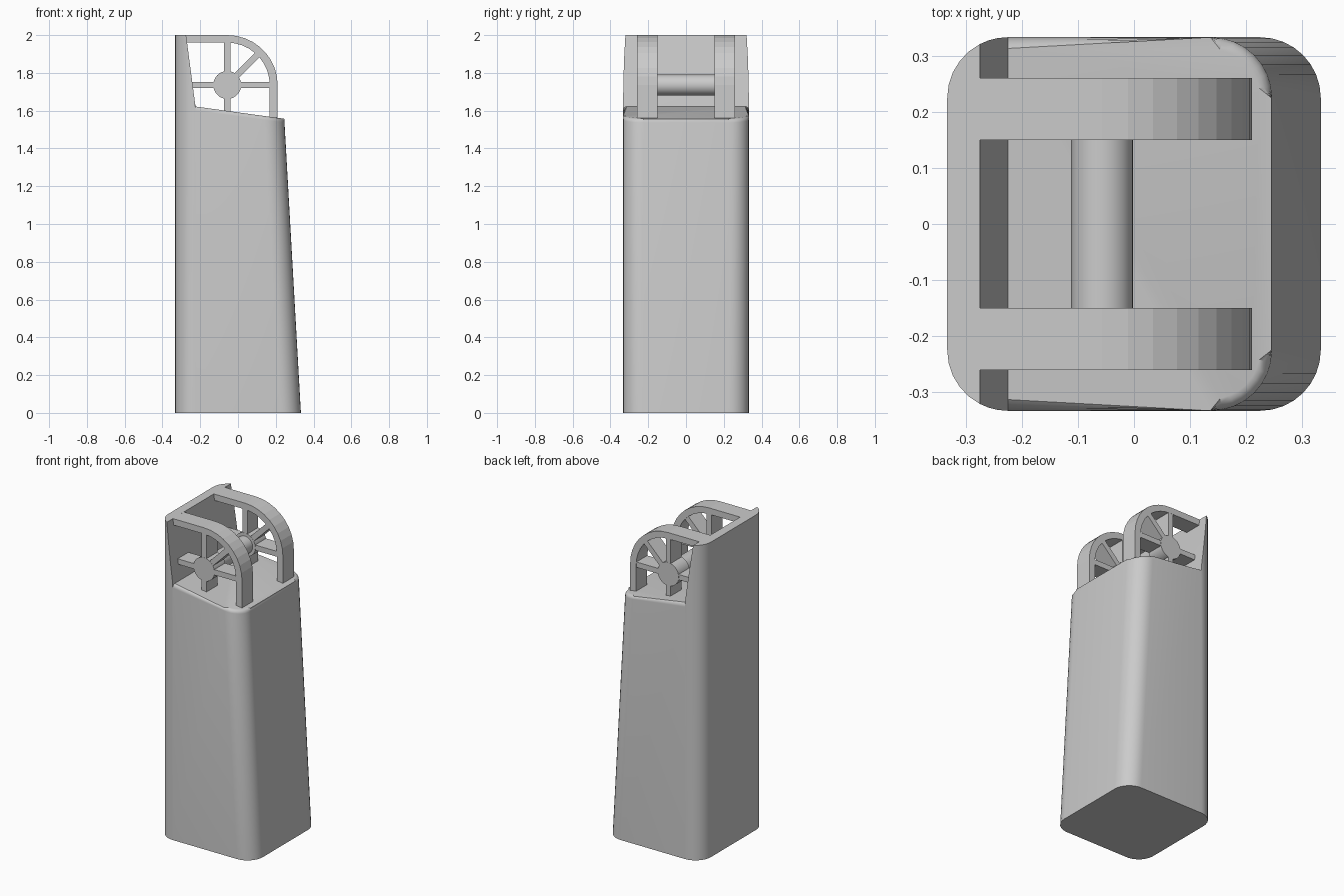
import bpy, bmesh, math
from math import sin, cos, radians

if "Cube" in bpy.data.objects:
    bpy.data.objects.remove(bpy.data.objects["Cube"])


def make_object(name, bm, smooth=False):
    bmesh.ops.recalc_face_normals(bm, faces=bm.faces)
    mesh = bpy.data.meshes.new(name)
    bm.to_mesh(mesh)
    bm.free()
    ob = bpy.data.objects.new(name, mesh)
    bpy.context.collection.objects.link(ob)
    if smooth:
        bpy.ops.object.select_all(action='DESELECT')
        ob.select_set(True)
        bpy.context.view_layer.objects.active = ob
        bpy.ops.object.shade_smooth_by_angle(angle=radians(30))
    return ob


def extrude_profiles(name, profiles, y0, y1, mirror=False, smooth=False):
    """Extrude closed x/z outlines along y, optionally mirrored across y = 0."""
    bm = bmesh.new()
    for pts in profiles:
        face = bm.faces.new([bm.verts.new((x, y0, z)) for x, z in pts])
        ext = bmesh.ops.extrude_face_region(bm, geom=[face], use_keep_orig=True)
        for v in ext['geom']:
            if isinstance(v, bmesh.types.BMVert):
                v.co.y = y1
    ob = make_object(name, bm, smooth)
    if mirror:
        mod = ob.modifiers.new("mirror", 'MIRROR')
        mod.use_axis = (False, True, False)
        mod.use_mirror_merge = False
    return ob


def circle(cx, cz, r, n):
    return [(cx + r * cos(2 * math.pi * i / n), cz + r * sin(2 * math.pi * i / n))
            for i in range(n)]


# Body: rounded square tower, front-right side tapered, top cut to a floor and a back wall
C, R = 0.225, 0.108
TAPER, SLOPE, FLOOR_Z = 0.0565, 0.138, 1.622
right_arc = [(C + R * cos(radians(a)), C + R * sin(radians(a)))
             for a in [i * 11.25 for i in range(9)]]
left_angles = [0, 9.2, 18.4, 27.6, 40, 52.5, 65, 77.5, 90]
left_arc = [(-C - R * sin(radians(a)), C + R * cos(radians(a))) for a in left_angles]
half = right_arc + left_arc
ring = half + [(x, -y) for x, y in reversed(half)]


def top_point(x, y):
    if x > 0:
        z = (FLOOR_Z - SLOPE * (x + C)) / (1 - SLOPE * TAPER)
        return (x - TAPER * z, y, z)
    return (x, y, min(2.0, FLOOR_Z + (-C - x) * (2.0 - FLOOR_Z) / 0.05))


bm = bmesh.new()
low = [bm.verts.new((x, y, 0)) for x, y in ring]
top = [bm.verts.new(top_point(x, y)) for x, y in ring]
n = len(ring)
for i in range(n):
    j = (i + 1) % n
    bm.faces.new((low[i], low[j], top[j], top[i]))
bm.faces.new(low[::-1])
floor = bm.faces.new(top[0:10] + top[26:36])
bm.faces.new(top[9:13] + top[23:27])
bm.faces.new(top[12:24])
crease = {top[9], top[26]}
rim = [e for e in floor.edges if set(e.verts) != crease]
bmesh.ops.bevel(bm, geom=rim, offset=0.02, segments=4, profile=0.5,
                affect='EDGES', clamp_overlap=False)
make_object("tower_body", bm, smooth=True)

# Arched frames: top bar, quarter arc and leg
CX, CZ = -0.057, 1.736
RO, RI = 0.267, 0.225
TOP_RO, TOP_RI = 2.0 - CZ, 1.96 - CZ


def arc(rx, rz):
    return [(CX + rx * sin(radians(10 * i)), CZ + rz * cos(radians(10 * i)))
            for i in range(10)]


outer = [(-0.275, 2.0)] + arc(RO, TOP_RO) + [(CX + RO, 1.54)]
inner = [(-0.275, 1.96)] + arc(RI, TOP_RI) + [(CX + RI, 1.54)]
extrude_profiles("arch_frame", [outer + inner[::-1]], 0.15, 0.26, mirror=True)


# Spokes radiating from the hub
def spoke(deg, length, w=0.017):
    dx, dz = cos(radians(deg)), sin(radians(deg))
    return [(CX + dx * t - dz * s, CZ + dz * t + dx * s)
            for t, s in ((0.05, -w), (length, -w), (length, w), (0.05, w))]


spokes = [spoke(0, 0.235), spoke(45, 0.235), spoke(90, 0.235),
          spoke(180, 0.193), spoke(270, 0.18)]
extrude_profiles("spokes", spokes, 0.151, 0.259, mirror=True)

# Hubs and the axle between them
extrude_profiles("hub", [circle(CX, CZ, 0.074, 32)], 0.15, 0.26, mirror=True, smooth=True)
extrude_profiles("axle", [circle(CX, CZ, 0.055, 32)], -0.16, 0.16, smooth=True)
